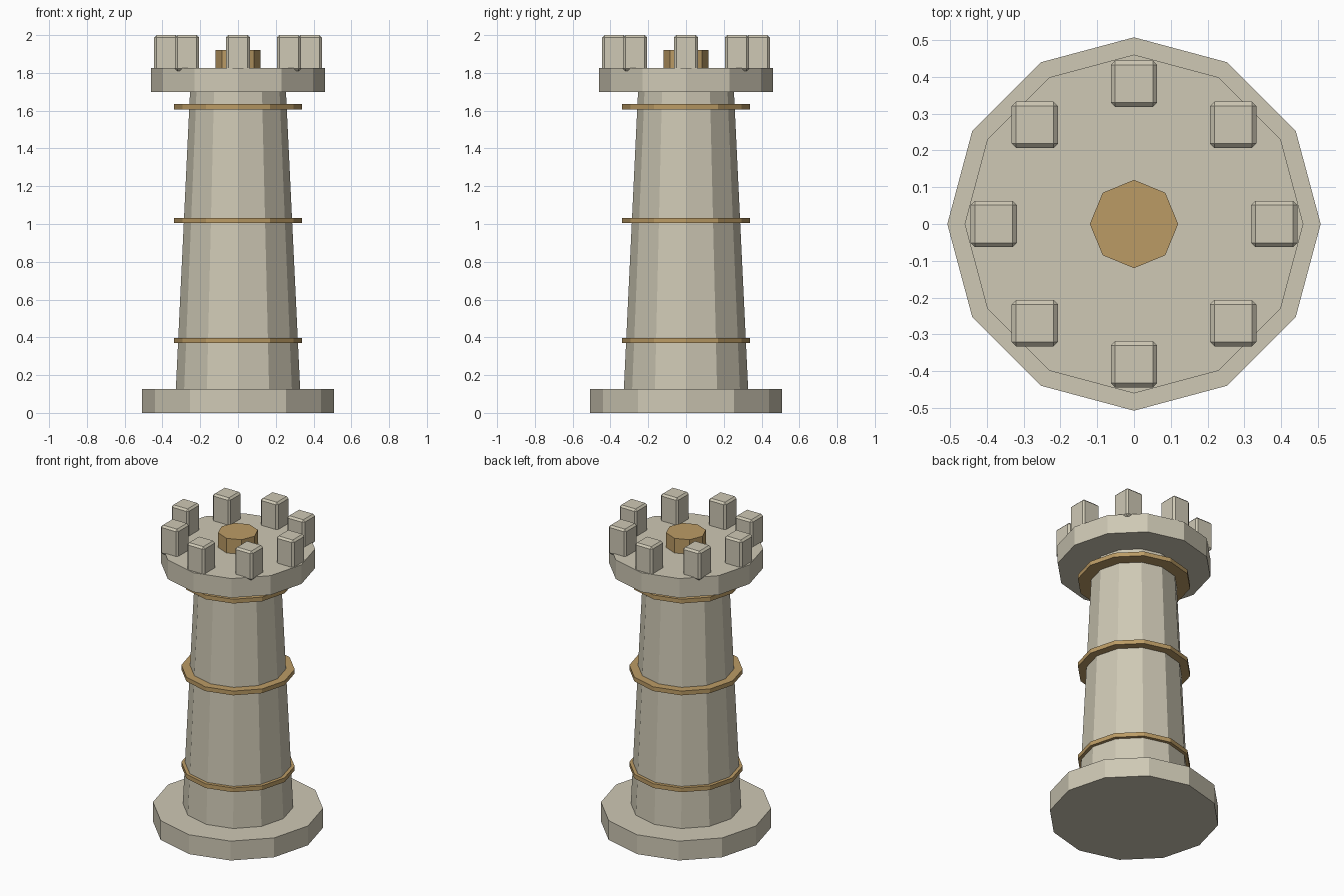
import bpy, math

if "Cube" in bpy.data.objects:
    bpy.data.objects.remove(bpy.data.objects["Cube"])


def material(name, rgb):
    m = bpy.data.materials.new(name)
    m.diffuse_color = (*rgb, 1)
    m.use_nodes = True
    m.node_tree.nodes["Principled BSDF"].inputs["Base Color"].default_value = m.diffuse_color
    return m


STONE = material("pale stone", (0.62, 0.58, 0.46))
GOLD = material("dull gold", (0.50, 0.33, 0.13))


def drum(name, z0, z1, r0, r1, mat, sides=12):
    """Flat-sided drum or taper with corners on the x and y axes."""
    bpy.ops.mesh.primitive_cone_add(vertices=sides, radius1=r0, radius2=r1,
                                    depth=z1 - z0, location=(0, 0, (z0 + z1) / 2))
    ob = bpy.context.object
    ob.name = name
    ob.data.materials.append(mat)
    return ob


# Plinth, tapering shaft and parapet platform
drum("base_plinth", 0, 0.127, 0.507, 0.507, STONE)
drum("tower_shaft", 0.127, 1.70, 0.329, 0.254, STONE)
drum("top_platform", 1.70, 1.826, 0.46, 0.46, STONE)

# Thin bands around the shaft
for i, z in enumerate((0.383, 1.018, 1.62)):
    drum(f"band_{i + 1}", z - 0.014, z + 0.014, 0.338, 0.338, GOLD)

# Octagonal hub on the platform
drum("centre_hub", 1.82, 1.922, 0.12, 0.12, GOLD, sides=8)

# Ring of battlement blocks, all square to the axes, with chamfered edges
for i in range(8):
    a = i * math.pi / 4
    bpy.ops.mesh.primitive_cube_add(
        size=1, location=(0.381 * math.cos(a), 0.381 * math.sin(a), 1.905))
    block = bpy.context.object
    block.name = f"battlement_{i + 1}"
    block.scale = (0.126, 0.126, 0.19)
    bpy.ops.object.transform_apply(location=False, rotation=False, scale=True)
    bevel = block.modifiers.new("chamfer", 'BEVEL')
    bevel.width = 0.012
    bevel.segments = 1
    block.data.materials.append(STONE)
